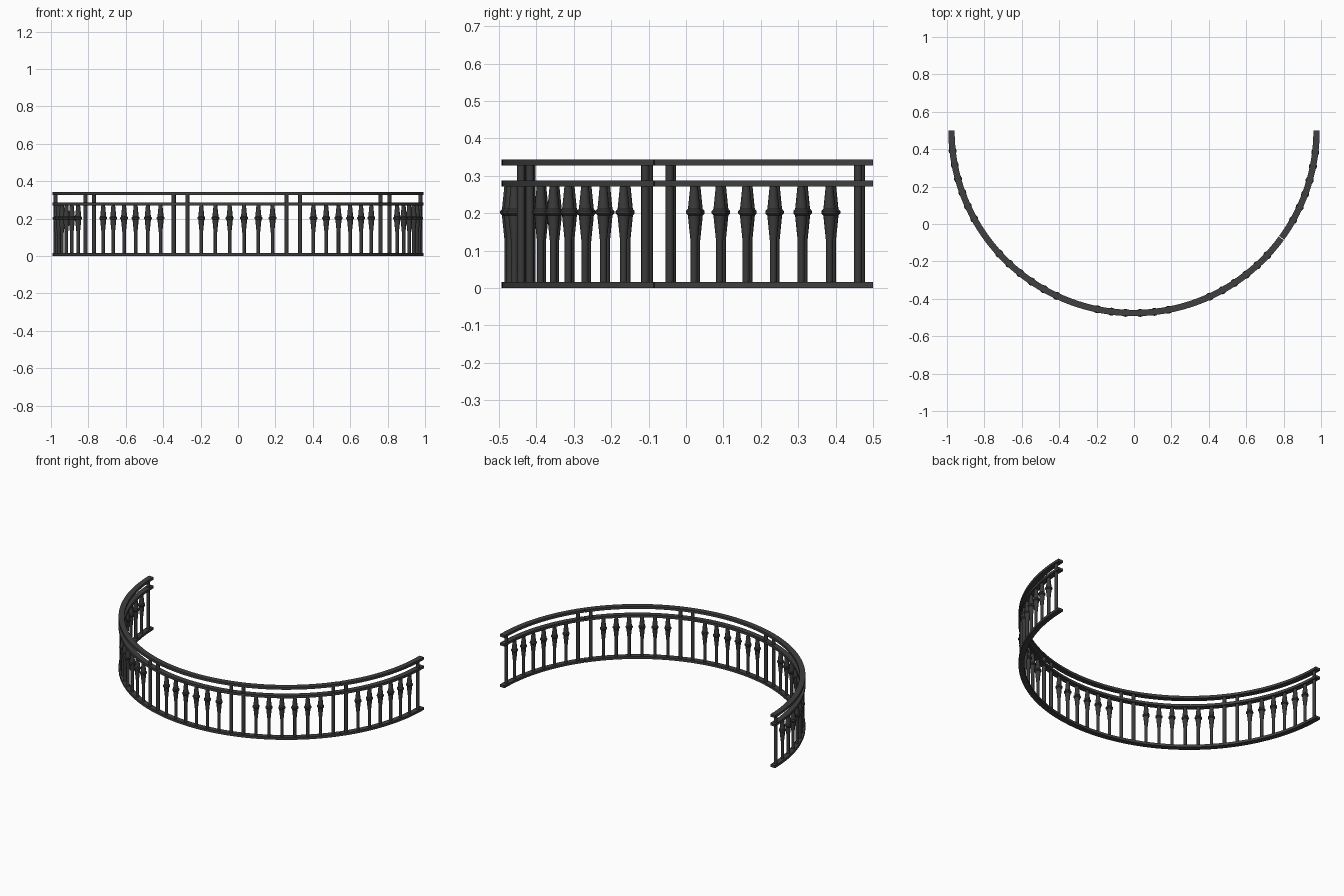
import bpy, bmesh, math

if "Cube" in bpy.data.objects:
    bpy.data.objects.remove(bpy.data.objects["Cube"])

RADIUS, CENTRE_Y = 0.976, 0.5
SECTIONS, BARS = 5, 8
SPAN = math.pi / SECTIONS
GAP = math.radians(0.25)


def material(name, value):
    mat = bpy.data.materials.new(name)
    mat.use_nodes = True
    mat.diffuse_color = (value, value, value, 1)
    node = next(n for n in mat.node_tree.nodes if n.type == "BSDF_PRINCIPLED")
    node.inputs["Base Color"].default_value = mat.diffuse_color
    node.inputs["Roughness"].default_value = 0.6
    return mat


rail_paint = material("rail dark grey", 0.05)
bar_paint = material("bar dark grey", 0.042)


def finish(bm, name, mat):
    bmesh.ops.recalc_face_normals(bm, faces=bm.faces)
    mesh = bpy.data.meshes.new(name)
    bm.to_mesh(mesh)
    bm.free()
    mesh.materials.append(mat)
    obj = bpy.data.objects.new(name, mesh)
    bpy.context.collection.objects.link(obj)
    bpy.ops.object.select_all(action="DESELECT")
    obj.select_set(True)
    bpy.context.view_layer.objects.active = obj
    bpy.ops.object.shade_smooth_by_angle(angle=math.radians(35))


def on_arc(angle, radius, z):
    return (radius * math.cos(angle), CENTRE_Y - radius * math.sin(angle), z)


def loft(bm, rings):
    """Skin a list of closed rings of points and cap both ends."""
    rows = [[bm.verts.new(p) for p in ring] for ring in rings]
    n = len(rows[0])
    for a, b in zip(rows, rows[1:]):
        for i in range(n):
            j = (i + 1) % n
            bm.faces.new((a[i], a[j], b[j], b[i]))
    bm.faces.new(rows[0])
    bm.faces.new(rows[-1])


def rail(name, bottom, top, half_width=0.017, steps=16):
    """Curved flat bar, built section by section."""
    bm = bmesh.new()
    for s in range(SECTIONS):
        start = s * SPAN + (GAP if s == 1 else 0)
        end = (s + 1) * SPAN
        rings = []
        for i in range(steps + 1):
            a = start + (end - start) * i / steps
            inner, outer = RADIUS - half_width, RADIUS + half_width
            rings.append([on_arc(a, inner, bottom), on_arc(a, outer, bottom),
                          on_arc(a, outer, top), on_arc(a, inner, top)])
        loft(bm, rings)
    finish(bm, name, rail_paint)


def bars(name, profile, slots, sides=12):
    """Turned bars from a (radius, height) profile, one per slot in each section."""
    bm = bmesh.new()
    for s in range(SECTIONS):
        shift = math.radians(0.1 if s == 0 else 0.35)
        for k in slots:
            angle = s * SPAN + (k + 0.5) * SPAN / BARS + shift
            cx, cy, _ = on_arc(angle, RADIUS, 0)
            rings = []
            for r, z in profile:
                turns = [math.tau * i / sides - angle for i in range(sides)]
                rings.append([(cx + r * math.cos(t), cy + r * math.sin(t), z)
                              for t in turns])
            loft(bm, rings)
    finish(bm, name, bar_paint)


# Three curved rails
rail("bottom_rail", 0, 0.016)
rail("middle_rail", 0.271, 0.287)
rail("top_rail", 0.327, 0.343)

# Plain tall posts close each section
bars("tall_posts", [(0.011, 0.008), (0.011, 0.335)], (0, BARS - 1))

# Turned balusters with a collar fill each section
bars("balusters",
     [(0.0095, 0.008), (0.0095, 0.125), (0.016, 0.188), (0.0165, 0.194),
      (0.0215, 0.199), (0.0215, 0.206), (0.0165, 0.211), (0.0155, 0.22),
      (0.0095, 0.279)],
     range(1, BARS - 1))
